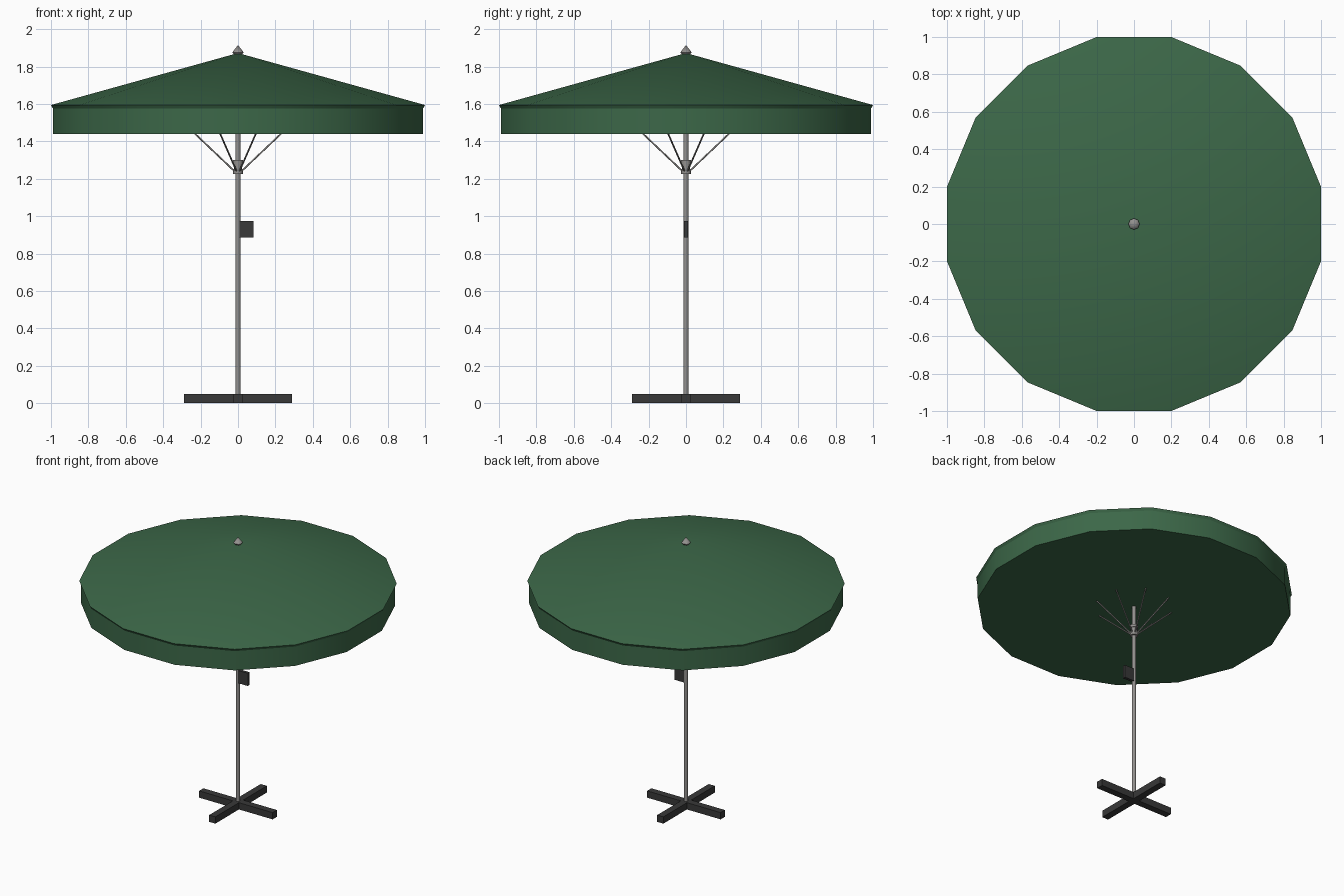
import bpy, bmesh, math
from mathutils import Vector

cube = bpy.data.objects.get("Cube")
if cube:
    bpy.data.objects.remove(cube, do_unlink=True)


def material(name, rgb):
    m = bpy.data.materials.new(name)
    m.use_nodes = True
    m.diffuse_color = (*rgb, 1)
    m.node_tree.nodes["Principled BSDF"].inputs["Base Color"].default_value = (*rgb, 1)
    return m


GREEN = material("green_fabric", (0.045, 0.137, 0.065))
STEEL = material("brushed_steel", (0.29, 0.28, 0.27))
DARK = material("dark_metal", (0.04, 0.04, 0.04))


def finish(name, bm, mat, smooth=True):
    bmesh.ops.recalc_face_normals(bm, faces=bm.faces)
    mesh = bpy.data.meshes.new(name)
    bm.to_mesh(mesh)
    bm.free()
    obj = bpy.data.objects.new(name, mesh)
    bpy.context.collection.objects.link(obj)
    mesh.materials.append(mat)
    if smooth:
        bpy.ops.object.select_all(action='DESELECT')
        obj.select_set(True)
        bpy.context.view_layer.objects.active = obj
        bpy.ops.object.shade_smooth_by_angle(angle=math.radians(46))
    return obj


def lathe(name, profile, sides, mat, turn=0.0):
    """Closed solid turned round z from (radius, height) points."""
    bm = bmesh.new()
    rings = []
    for r, z in profile:
        if r == 0:
            rings.append([bm.verts.new((0, 0, z))] * sides)
        else:
            angles = [turn + math.tau * i / sides for i in range(sides)]
            rings.append([bm.verts.new((r * math.cos(a), r * math.sin(a), z)) for a in angles])
    for low, high in zip(rings, rings[1:]):
        for i in range(sides):
            j = (i + 1) % sides
            corners = list(dict.fromkeys((low[i], low[j], high[j], high[i])))
            bm.faces.new(corners)
    for ring in (rings[0], rings[-1]):
        if ring[0] is not ring[1]:
            bm.faces.new(ring)
    return finish(name, bm, mat)


def box(name, size, center, mat):
    bm = bmesh.new()
    bmesh.ops.create_cube(bm, size=1)
    bmesh.ops.scale(bm, vec=size, verts=bm.verts)
    bmesh.ops.translate(bm, vec=center, verts=bm.verts)
    return finish(name, bm, mat, smooth=False)


def rod(name, start, end, radius, mat):
    start, end = Vector(start), Vector(end)
    axis = end - start
    bm = bmesh.new()
    bmesh.ops.create_cone(bm, cap_ends=True, segments=8, radius1=radius,
                          radius2=radius, depth=axis.length)
    obj = finish(name, bm, mat)
    obj.location = (start + end) / 2
    obj.rotation_euler = axis.to_track_quat('Z', 'Y').to_euler()
    return obj


# Sixteen-sided canopy: roof cone with overhanging rim, and closed valance below
SIDES = 16
half = math.pi / SIDES
rim = 1 / math.cos(half)
lathe("canopy_roof", [(rim - 0.012, 1.573), (rim, 1.594), (0, 1.872)], SIDES, GREEN, half)
lathe("canopy_valance", [(rim - 0.01, 1.44), (rim - 0.01, 1.577)], SIDES, GREEN, half)

# Pole, sliding hub and pointed finial
lathe("pole", [(0.0135, 0.02), (0.0135, 1.86)], 16, STEEL)
lathe("hub_collar", [(0.026, 1.225), (0.026, 1.252)], 16, STEEL)
lathe("hub_sleeve", [(0.021, 1.25), (0.021, 1.283)], 16, STEEL)
lathe("hub_top_ring", [(0.026, 1.28), (0.026, 1.3)], 16, STEEL)
lathe("finial", [(0.014, 1.855), (0.03, 1.876), (0, 1.915)], 8, STEEL)

# Eight support struts rising from the hub into the canopy
for k in range(8):
    a = math.pi / 8 + k * math.pi / 4
    c, s = math.cos(a), math.sin(a)
    rod(f"strut_{k + 1}", (0.02 * c, 0.02 * s, 1.24),
        (0.262 * c, 0.262 * s, 1.452), 0.0045, STEEL)

# Crank housing on the left of the pole
box("crank_housing", (0.075, 0.02, 0.09), (0.046, 0, 0.93), DARK)

# Crossed base beams
box("base_beam_across", (0.576, 0.048, 0.048), (0, 0, 0.024), DARK)
box("base_beam_along", (0.048, 0.576, 0.048), (0, 0, 0.024), DARK)
